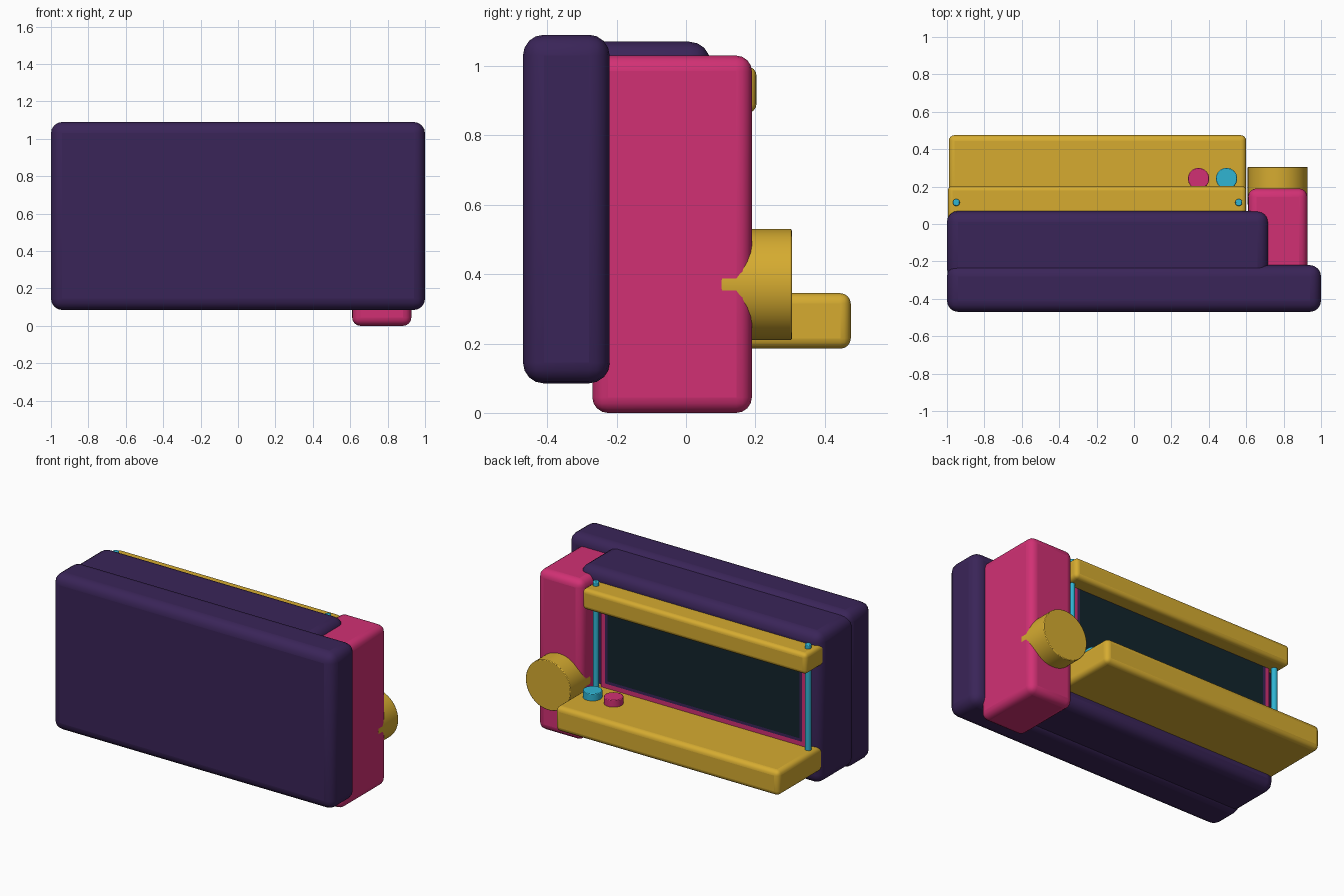
import bpy, bmesh, math
from mathutils import Matrix, Vector

cube = bpy.data.objects.get("Cube")
if cube:
    bpy.data.objects.remove(cube, do_unlink=True)


def material(name, rgb):
    m = bpy.data.materials.new(name)
    m.use_nodes = True
    colour = (*rgb, 1)
    m.diffuse_color = colour
    m.node_tree.nodes["Principled BSDF"].inputs["Base Color"].default_value = colour
    return m


PURPLE = material("deep purple", (.042, .018, .098))
PINK = material("hot pink", (.64, .03, .175))
GOLD = material("gold", (.67, .41, .03))
BLUE = material("sky blue", (.03, .46, .65))
DARK = material("dark glass", (.006, .018, .025))


def finish(bm, name, mats, bevel=0, segments=4):
    mesh = bpy.data.meshes.new(name)
    bm.to_mesh(mesh)
    bm.free()
    obj = bpy.data.objects.new(name, mesh)
    bpy.context.collection.objects.link(obj)
    for m in mats:
        mesh.materials.append(m)
    if bevel:
        mod = obj.modifiers.new("rounded edges", "BEVEL")
        mod.width, mod.segments = bevel, segments
        mod.limit_method = "ANGLE"
    bpy.ops.object.select_all(action="DESELECT")
    obj.select_set(True)
    bpy.context.view_layer.objects.active = obj
    bpy.ops.object.shade_smooth_by_angle(angle=math.radians(35))
    return obj


def box_mesh(x, y, z):
    """Box between the (low, high) pairs on each axis."""
    bm = bmesh.new()
    bmesh.ops.create_cube(bm, size=1)
    spans = (x, y, z)
    bmesh.ops.scale(bm, vec=[b - a for a, b in spans], verts=bm.verts)
    bmesh.ops.translate(bm, vec=[(a + b) / 2 for a, b in spans], verts=bm.verts)
    return bm


def rounded_box(name, mat, x, y, z, bevel):
    return finish(box_mesh(x, y, z), name, [mat], bevel)


def cylinder(name, mat, start, end, radius, sides=48, bevel=0):
    start, end = Vector(start), Vector(end)
    axis = end - start
    turn = axis.to_track_quat("Z", "Y").to_matrix().to_4x4()
    bm = bmesh.new()
    bmesh.ops.create_cone(bm, cap_ends=True, segments=sides, radius1=radius,
                          radius2=radius, depth=axis.length,
                          matrix=Matrix.Translation((start + end) / 2) @ turn)
    return finish(bm, name, [mat], bevel, 2)


# Main housing
rounded_box("front_slab", PURPLE, (-1, 1), (-.47, -.22), (.085, 1.09), .06)
rounded_box("rear_body", PURPLE, (-1, .72), (-.3, .07), (.1, 1.07), .06)
rounded_box("side_pillar", PINK, (.61, .927), (-.27, .19), (0, 1.03), .045)

# Shelf and top rail
rounded_box("shelf", GOLD, (-.99, .6), (-.05, .475), (.185, .345), .03)
rounded_box("top_rail", GOLD, (-.995, .6), (-.05, .203), (.865, .998), .025)

# Pink window panel with nested inset borders and a dark screen
panel = box_mesh((-.925, .535), (0, .1), (.345, .91))
panel.normal_update()
rear = next(f for f in panel.faces if f.normal.y > .9)
for width, index in ((.04, 1), (.025, 2)):
    bmesh.ops.inset_region(panel, faces=[rear], thickness=width)
    rear.material_index = index
finish(panel, "window_panel", [PINK, PURPLE, DARK])

# Posts joining the shelf and rail
for side, x in (("right", -.95), ("left", .56)):
    cylinder(side + "_post", BLUE, (x, .115, .3), (x, .115, 1.025), .019, 16, .005)

# Shelf buttons
for name, mat, x in (("pink_button", PINK, .345), ("blue_button", BLUE, .495)):
    cylinder(name, mat, (x, .243, .33), (x, .243, .39), .057, 32, .004)

# Large knob on the pillar
cylinder("knob", GOLD, (.768, .1, .37), (.768, .305, .37), .16, 64, .004)
